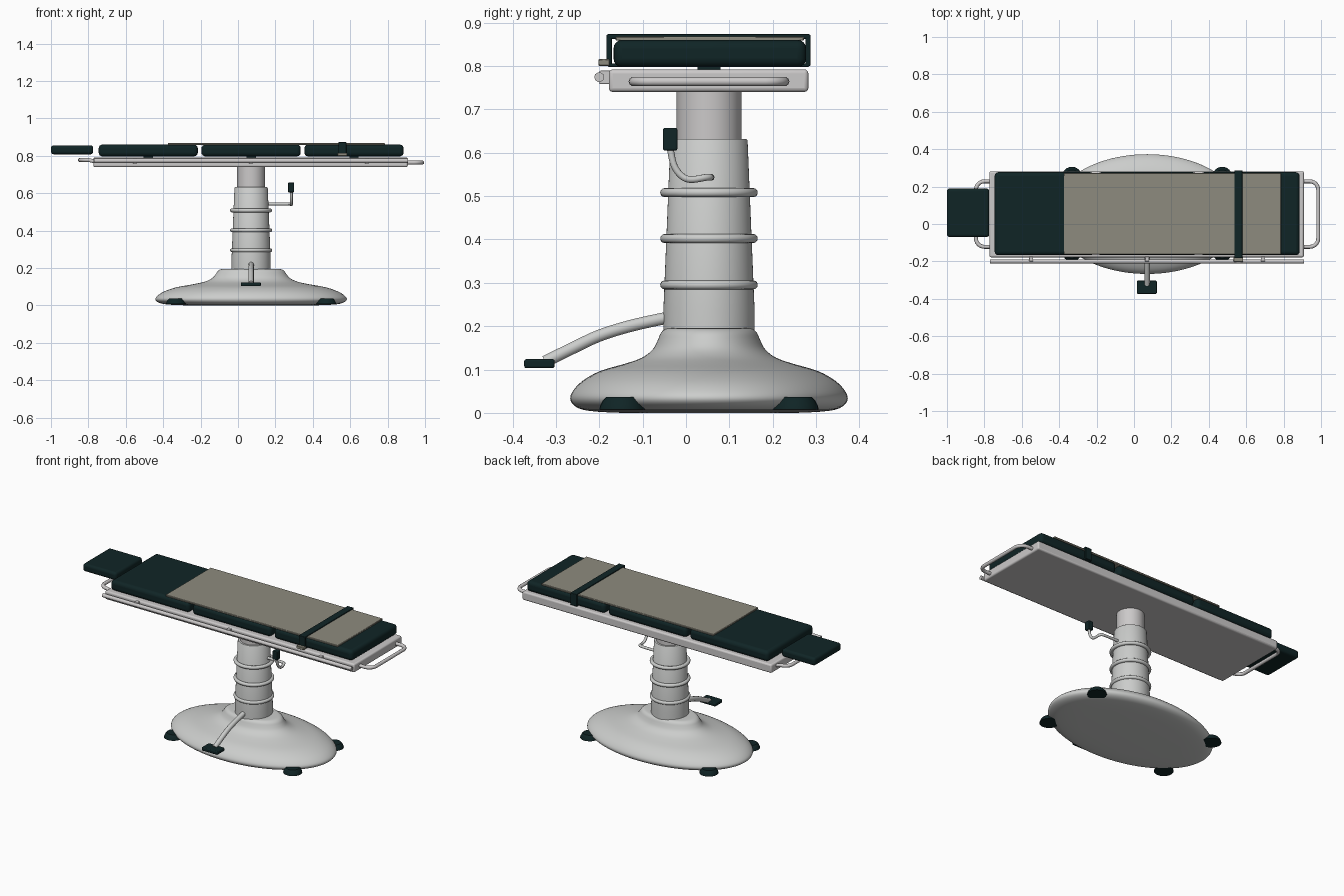
import bpy
import bmesh
from math import cos, sin, pi, radians
from mathutils import Vector

cube = bpy.data.objects.get("Cube")
if cube:
    bpy.data.objects.remove(cube, do_unlink=True)

CX, CY = 0.07, 0.053   # column axis


def material(name, rgb):
    m = bpy.data.materials.new(name)
    m.use_nodes = True
    m.diffuse_color = (*rgb, 1)
    m.node_tree.nodes["Principled BSDF"].inputs["Base Color"].default_value = (*rgb, 1)
    return m


METAL = material("light grey metal", (0.60, 0.61, 0.60))
FRAME = material("warm grey metal", (0.60, 0.585, 0.585))
DARK = material("dark teal padding", (0.005, 0.018, 0.019))
SHEET = material("beige sheet", (0.27, 0.26, 0.21))


def finish(ob, name, mat):
    ob.name = name
    ob.data.materials.append(mat)
    if ob.type == 'MESH':
        bpy.ops.object.select_all(action='DESELECT')
        ob.select_set(True)
        bpy.context.view_layer.objects.active = ob
        bpy.ops.object.shade_smooth_by_angle(angle=radians(40))
    return ob


def box(name, mat, x, y, z, bevel=0.0, segments=3):
    """Box from (min, max) ranges, with rounded edges."""
    bpy.ops.mesh.primitive_cube_add(size=1, location=[sum(r) / 2 for r in (x, y, z)])
    ob = bpy.context.object
    ob.scale = [r[1] - r[0] for r in (x, y, z)]
    bpy.ops.object.transform_apply(location=False, rotation=False)
    if bevel:
        mod = ob.modifiers.new("round", 'BEVEL')
        mod.width, mod.segments = bevel, segments
    return finish(ob, name, mat)


def lathe(name, mat, profile, center, stretch=1.0, n=64):
    """Revolve (radius, z) pairs about a vertical axis, stretched along x."""
    bm = bmesh.new()
    rings = [[bm.verts.new((r * stretch * cos(2 * pi * i / n), r * sin(2 * pi * i / n), z))
              for i in range(n)] for r, z in profile]
    for a, b in zip(rings, rings[1:]):
        for i in range(n):
            j = (i + 1) % n
            bm.faces.new((a[i], a[j], b[j], b[i]))
    bm.faces.new(rings[0][::-1])
    bm.faces.new(rings[-1])
    mesh = bpy.data.meshes.new(name)
    bm.to_mesh(mesh)
    bm.free()
    ob = bpy.data.objects.new(name, mesh)
    bpy.context.collection.objects.link(ob)
    ob.location = (*center, 0)
    return finish(ob, name, mat)


def smooth(points, steps=5):
    """Catmull-Rom interpolation through the points."""
    p = [Vector(q) for q in points]
    p = [2 * p[0] - p[1]] + p + [2 * p[-1] - p[-2]]
    out = []
    for a, b, c, d in zip(p, p[1:], p[2:], p[3:]):
        for s in range(steps):
            t = s / steps
            out.append(0.5 * (2 * b + (c - a) * t + (2 * a - 5 * b + 4 * c - d) * t ** 2
                              + (3 * b - a - 3 * c + d) * t ** 3))
    return out + [p[-2]]


def tube(name, mat, points, radius):
    cu = bpy.data.curves.new(name, 'CURVE')
    cu.dimensions = '3D'
    cu.bevel_depth, cu.bevel_resolution, cu.use_fill_caps = radius, 3, True
    sp = cu.splines.new('POLY')
    sp.points.add(len(points) - 1)
    for q, co in zip(sp.points, points):
        q.co = (*co, 1)
    sp.use_smooth = True
    ob = bpy.data.objects.new(name, cu)
    bpy.context.collection.objects.link(ob)
    return finish(ob, name, mat)


# Oval base and its four feet
outline = [(0.25, 0.002), (0.29, 0.007), (0.312, 0.018), (0.32, 0.034), (0.312, 0.053),
           (0.29, 0.075), (0.25, 0.097), (0.195, 0.113), (0.155, 0.127), (0.13, 0.146),
           (0.118, 0.168), (0.111, 0.184), (0.1, 0.194), (0.08, 0.196)]
base_profile = [(v.x, v.y) for v in smooth([(r, z, 0) for r, z in outline], 3)]
lathe("base", METAL, [(0.2, 0)] + base_profile, (CX, CY), 1.6, 96)
for sx in (-1, 1):
    for sy in (-1, 1):
        lathe("foot", DARK, [(0.053, 0.008), (0.051, 0.016), (0.045, 0.028), (0.037, 0.037)],
              (CX + sx * 0.402, CY + sy * 0.2), n=24)

# Telescopic column with rings
lathe("column_sleeve", METAL, [(0.105, 0.18), (0.105, 0.24), (0.089, 0.628), (0.086, 0.632)], (CX, CY))
lathe("column_piston", FRAME, [(0.075, 0.6), (0.075, 0.75)], (CX, CY))
for z, r in ((0.295, 0.102), (0.402, 0.102), (0.508, 0.102)):
    bpy.ops.mesh.primitive_torus_add(location=(CX, CY, z), major_radius=r, minor_radius=0.0105,
                                     major_segments=64, minor_segments=12)
    finish(bpy.context.object, "column_ring", METAL)

# Foot pedal
tube("pedal_arm", METAL, smooth([(CX, 0, 0.228), (CX, -0.05, 0.218), (CX, -0.13, 0.2),
                                 (CX, -0.2, 0.178), (CX, -0.26, 0.15), (CX, -0.325, 0.118)]), 0.0145)
box("pedal_pad", DARK, (0.015, 0.122), (-0.373, -0.303), (0.103, 0.124), 0.005)

# Hand crank
tube("crank_arm", METAL, smooth([(0.14, 0.057, 0.543), (0.25, 0.057, 0.543), (0.277, 0.047, 0.543),
                                 (0.285, 0.01, 0.538), (0.285, -0.012, 0.548),
                                 (0.285, -0.028, 0.572), (0.285, -0.037, 0.612)]), 0.008)
box("crank_grip", DARK, (0.268, 0.3), (-0.053, -0.02), (0.605, 0.657), 0.004)

# Table frame with end handles
box("table_frame", FRAME, (-0.773, 0.908), (-0.178, 0.282), (0.74, 0.792), 0.009)


def handle(name, x0, x1, z0, z1):
    """U-shaped grab bar with rounded corners, reaching from x0 to x1."""
    y0, y1, c = -0.122, 0.228, 0.045
    s = 1 if x1 > x0 else -1
    path = [(x0, y0, z0)]
    for yc, start in ((y0 + c, -90), (y1 - c, 0)):
        for k in range(7):
            a = radians(start + 15 * k)
            path.append((x1 - s * c + s * c * cos(a), yc + c * sin(a), z1))
    tube(name, FRAME, path + [(x0, y1, z0)], 0.0105)


handle("foot_end_handle", 0.89, 0.985, 0.764, 0.764)
handle("head_end_handle", -0.76, -0.845, 0.768, 0.778)

# Accessory rail along the front edge
tube("side_rail", FRAME, [(-0.77, -0.2, 0.774), (0.908, -0.2, 0.774)], 0.0115)
for x in (-0.55, CX, 0.69):
    box("rail_mount", FRAME, (x - 0.011, x + 0.011), (-0.2, -0.17), (0.758, 0.789), 0.003)

# Cushions and headrest
for x in (-0.745, -0.195, 0.355):
    box("cushion", DARK, (x, x + 0.53), (-0.167, 0.277), (0.797, 0.86), 0.02, 4)
    box("cushion_mount", DARK, (x + 0.24, x + 0.29), (0.027, 0.08), (0.785, 0.805))
box("headrest", DARK, (-1.0, -0.774), (-0.07, 0.19), (0.808, 0.856), 0.015, 4)

# Sheet, strap and buckle
box("sheet", SHEET, (-0.375, 0.785), (-0.162, 0.272), (0.858, 0.868), 0.002, 1)
SX = (0.537, 0.58)
box("strap_top", DARK, SX, (-0.183, 0.287), (0.862, 0.873), 0.003)
for y in (-0.183, 0.275):
    box("strap_side", DARK, SX, (y, y + 0.012), (0.8, 0.872), 0.003)
box("strap_bottom", DARK, SX, (-0.18, 0.284), (0.798, 0.806), 0.002)
box("buckle", SHEET, (0.533, 0.584), (-0.202, -0.176), (0.8, 0.816), 0.002, 1)
